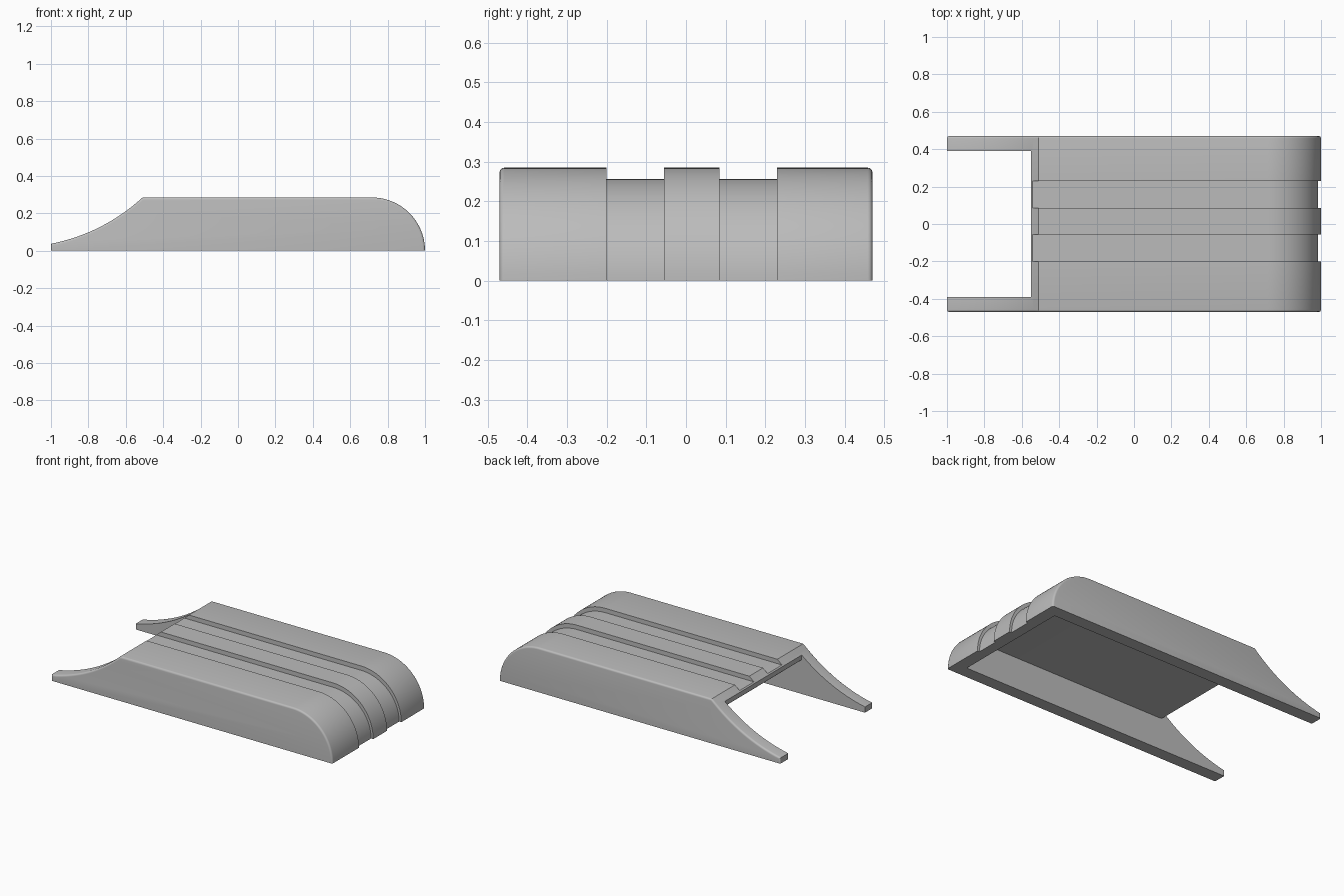
import bpy, bmesh, math

if "Cube" in bpy.data.objects:
    bpy.data.objects.remove(bpy.data.objects["Cube"])

HALF_WIDTH, WALL, HEIGHT = 0.47, 0.08, 0.285
NOSE_X = 0.715      # where the roof starts to curve down
LIP_X = -0.51       # where the roof meets the swept legs

grey = bpy.data.materials.new("light grey")
grey.use_nodes = True
grey.diffuse_color = (0.5, 0.5, 0.5, 1)
grey.node_tree.nodes["Principled BSDF"].inputs["Base Color"].default_value = (0.5, 0.5, 0.5, 1)


def nose(rx, rz, steps=24):
    """Quarter ellipse from the bottom of the nose up to the roof."""
    angles = [math.pi / 2 * i / steps for i in range(steps + 1)]
    return [(NOSE_X + rx * math.cos(a), rz * math.sin(a)) for a in angles]


def sweep(start, end, sag, steps=16):
    """Hollow arc between two points, sagging below the straight line."""
    (x0, z0), (x1, z1) = start, end
    length = math.hypot(x1 - x0, z1 - z0)
    nx, nz = (z1 - z0) / length, -(x1 - x0) / length
    points = []
    for i in range(steps + 1):
        t = i / steps
        d = 4 * sag * t * (1 - t)
        points.append((x0 + (x1 - x0) * t + nx * d, z0 + (z1 - z0) * t + nz * d))
    return points


def prism(name, profile, y0, y1, bevel=0):
    """Extrude an x-z profile along y; optionally round its side rims above the floor."""
    bm = bmesh.new()
    face = bm.faces.new([bm.verts.new((x, y0, z)) for x, z in profile])
    moved = bmesh.ops.extrude_face_region(bm, geom=[face])["geom"]
    for v in moved:
        if isinstance(v, bmesh.types.BMVert):
            v.co.y = y1
    bmesh.ops.recalc_face_normals(bm, faces=bm.faces)
    if bevel:
        rims = [e for e in bm.edges
                if abs(e.verts[0].co.y - e.verts[1].co.y) < 1e-5
                and max(v.co.z for v in e.verts) > 0.001]
        bmesh.ops.bevel(bm, geom=rims, offset=bevel, segments=4,
                        profile=0.5, affect='EDGES', clamp_overlap=True)
    mesh = bpy.data.meshes.new(name)
    bm.to_mesh(mesh)
    bm.free()
    obj = bpy.data.objects.new(name, mesh)
    bpy.context.collection.objects.link(obj)
    mesh.materials.append(grey)
    return obj


def cut(target, cutter):
    mod = target.modifiers.new("cut", 'BOOLEAN')
    mod.operation, mod.solver, mod.object = 'DIFFERENCE', 'EXACT', cutter
    bpy.context.view_layer.objects.active = target
    bpy.ops.object.modifier_apply(modifier=mod.name)
    bpy.data.objects.remove(cutter)


# Solid outline: rounded nose, flat roof, swept legs
outline = ([(-1, 0)] + nose(1 - NOSE_X, HEIGHT)
           + sweep((-1, 0.037), (LIP_X, HEIGHT), 0.038)[::-1])
body = prism("hollow_cover", outline, -HALF_WIDTH, HALF_WIDTH, bevel=0.012)

# Hollow underside and the open gap between the legs
inner = HALF_WIDTH - WALL
r = HEIGHT - WALL
cavity = ([(-1.2, -0.1), (NOSE_X + r, -0.1)] + nose(r, r)
          + [(-0.52, r), (-0.537, r + 0.004), (-0.547, r + 0.013),
             (-0.55, r + 0.025), (-0.55, 0.5), (-1.2, 0.5)])
cut(body, prism("cavity_cutter", cavity, -inner, inner))

# Two shallow grooves running along the roof and down the nose
floor = nose(0.27, 0.257)
groove = ([(0.985, -0.1)] + floor
          + [(-0.7, 0.257), (-0.7, 0.5), (1.2, 0.5), (1.2, -0.1)])
for y in (-0.2, 0.085):
    cut(body, prism("groove_cutter", groove, y, y + 0.145))

# Smooth curves, crisp corners
bpy.ops.object.select_all(action='DESELECT')
body.select_set(True)
bpy.context.view_layer.objects.active = body
bpy.ops.object.shade_smooth_by_angle(angle=math.radians(30))
